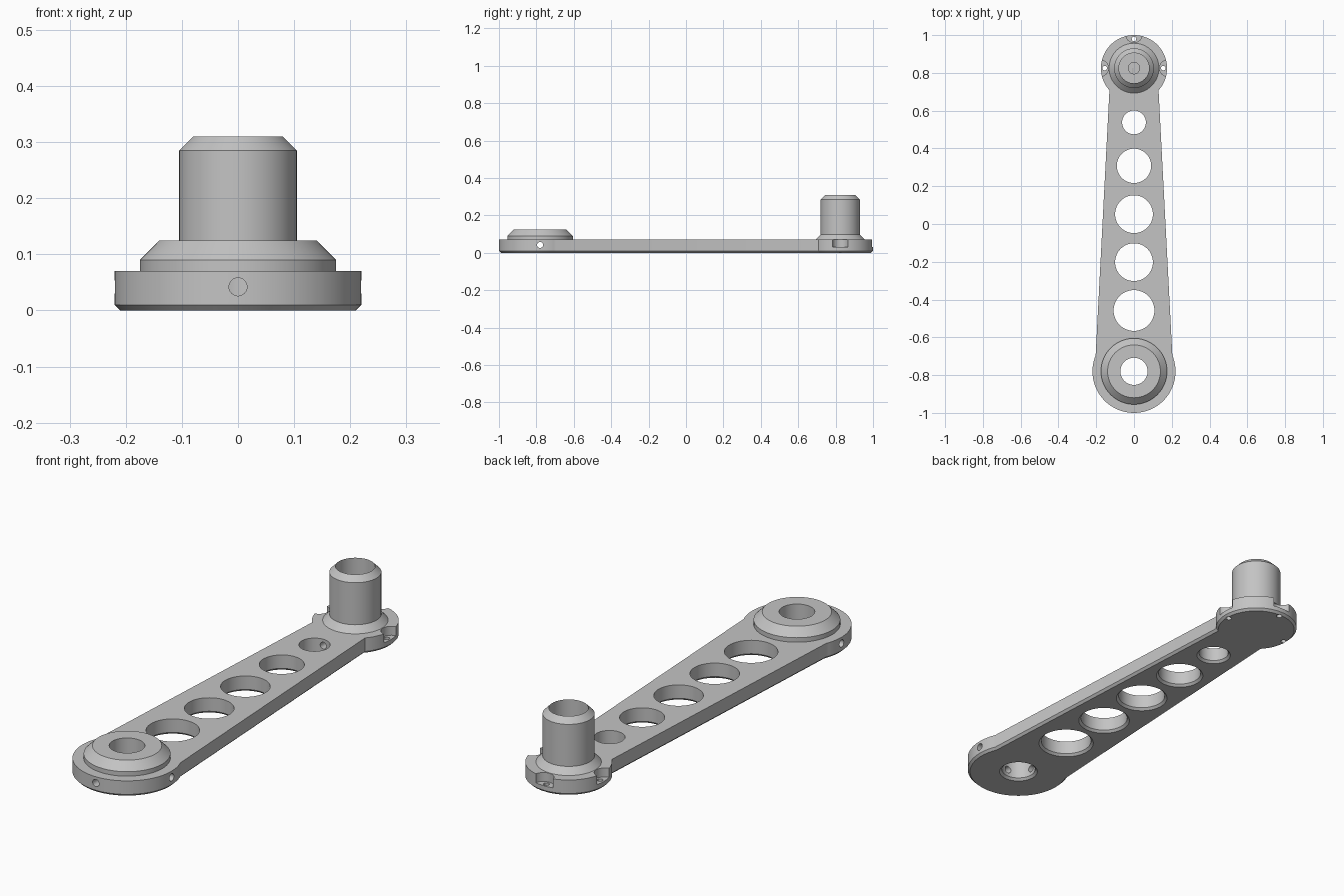
import bpy, bmesh, math
from mathutils import Matrix, Vector

cube = bpy.data.objects.get("Cube")
if cube:
    bpy.data.objects.remove(cube)

HUB_Y, POST_Y = -0.78, 0.825
HUB_R, POST_R = 0.22, 0.175
PLATE_TOP, CHAMFER, SEGS = 0.07, 0.01, 64

metal = bpy.data.materials.new("brushed grey metal")
metal.use_nodes = True
grey = (0.55, 0.55, 0.55, 1)
metal.diffuse_color = grey
metal.node_tree.nodes["Principled BSDF"].inputs["Base Color"].default_value = grey


def make_object(name, bm):
    bmesh.ops.remove_doubles(bm, verts=bm.verts, dist=1e-5)
    bmesh.ops.recalc_face_normals(bm, faces=bm.faces)
    mesh = bpy.data.meshes.new(name)
    bm.to_mesh(mesh)
    bm.free()
    mesh.materials.append(metal)
    obj = bpy.data.objects.new(name, mesh)
    bpy.context.collection.objects.link(obj)
    return obj


def lathe(name, profile, y):
    """Turn a closed (radius, height) profile about a vertical axis."""
    bm = bmesh.new()
    verts = [bm.verts.new((r, 0, z)) for r, z in profile]
    edges = [bm.edges.new((a, b)) for a, b in zip(verts, verts[1:] + verts[:1])]
    bmesh.ops.spin(bm, geom=verts + edges, cent=(0, 0, 0), axis=(0, 0, 1),
                   angle=math.tau, steps=SEGS, use_merge=True)
    bmesh.ops.dissolve_degenerate(bm, dist=1e-6, edges=bm.edges)
    bmesh.ops.translate(bm, vec=(0, y, 0), verts=bm.verts)
    return make_object(name, bm)


def rod(start, end, radius):
    """Cylindrical cutter between two points."""
    start, end = Vector(start), Vector(end)
    span = end - start
    turn = span.to_track_quat('Z', 'Y').to_matrix().to_4x4()
    bm = bmesh.new()
    bmesh.ops.create_cone(bm, cap_ends=True, segments=48, radius1=radius, radius2=radius,
                          depth=span.length,
                          matrix=Matrix.Translation((start + end) / 2) @ turn)
    return make_object("cutter", bm)


def cut(target, cutter):
    cutter.hide_render = True
    mod = target.modifiers.new("cut", 'BOOLEAN')
    mod.operation, mod.solver, mod.object = 'DIFFERENCE', 'EXACT', cutter
    bpy.context.view_layer.objects.active = target
    bpy.ops.object.modifier_apply(modifier=mod.name)
    bpy.data.objects.remove(cutter)


def outline(inset):
    """Round hub end, tapered arm and round post end."""
    points = []
    for y, radius, half_width, side in ((HUB_Y, HUB_R, 0.203, -1), (POST_Y, POST_R, 0.13, 1)):
        r = radius - inset
        join = math.acos((half_width - inset) / r)
        first = -join if side > 0 else math.pi - join
        sweep = math.pi + 2 * join
        points += [(r * math.cos(first + sweep * i / SEGS),
                    y + r * math.sin(first + sweep * i / SEGS)) for i in range(SEGS + 1)]
    return points


# Plate with a chamfered lower edge
bm = bmesh.new()
rings = [[bm.verts.new((x, y, z)) for x, y in outline(inset)]
         for inset, z in ((CHAMFER, 0), (0, CHAMFER), (0, PLATE_TOP))]
for low, high in zip(rings, rings[1:]):
    for i in range(len(low)):
        bm.faces.new((low[i - 1], low[i], high[i], high[i - 1]))
bm.faces.new(rings[0])
bm.faces.new(rings[-1])
plate = make_object("crank_arm", bm)

# Lightening holes and hub bore, chamfered underneath
for y, r in ((0.538, 0.063), (0.308, 0.091), (0.052, 0.1), (-0.202, 0.1),
             (-0.458, 0.108), (HUB_Y, 0.072)):
    cut(plate, lathe("cutter", [(0, -CHAMFER), (r + 2 * CHAMFER, -CHAMFER), (r, CHAMFER),
                                (r, 0.1), (0, 0.1)], y))

# Set screw holes in the hub
cut(plate, rod((-0.3, HUB_Y, 0.042), (0.3, HUB_Y, 0.042), 0.016))
cut(plate, rod((0, -1.1, 0.042), (0, HUB_Y, 0.042), 0.016))

# Notches with screw holes around the post end
for dx, dy in ((1, 0), (-1, 0), (0, 1)):
    for reach, r, floor in ((0.178, 0.043, 0.03), (0.155, 0.012, -0.05)):
        x, y = dx * reach, POST_Y + dy * reach
        cut(plate, rod((x, y, floor), (x, y, 0.12), r))

# Recess in the post floor and the channel leading to it
cut(plate, rod((0, POST_Y, 0.03), (0, POST_Y, 0.12), 0.03))
cut(plate, rod((0, 0.538, 0.042), (0, POST_Y, 0.042), 0.015))

# Raised hub ring
hub = lathe("hub_ring", [(0.072, PLATE_TOP), (0.175, PLATE_TOP), (0.175, 0.09),
                         (0.14, 0.125), (0.072, 0.125)], HUB_Y)

# Hollow post with a flared foot
post = lathe("hollow_post", [(0.08, PLATE_TOP), (0.132, PLATE_TOP), (0.105, 0.098),
                             (0.105, 0.285), (0.08, 0.31)], POST_Y)

for obj in (plate, hub, post):
    bpy.ops.object.select_all(action='DESELECT')
    obj.select_set(True)
    bpy.context.view_layer.objects.active = obj
    bpy.ops.object.shade_smooth_by_angle(angle=math.radians(30))
